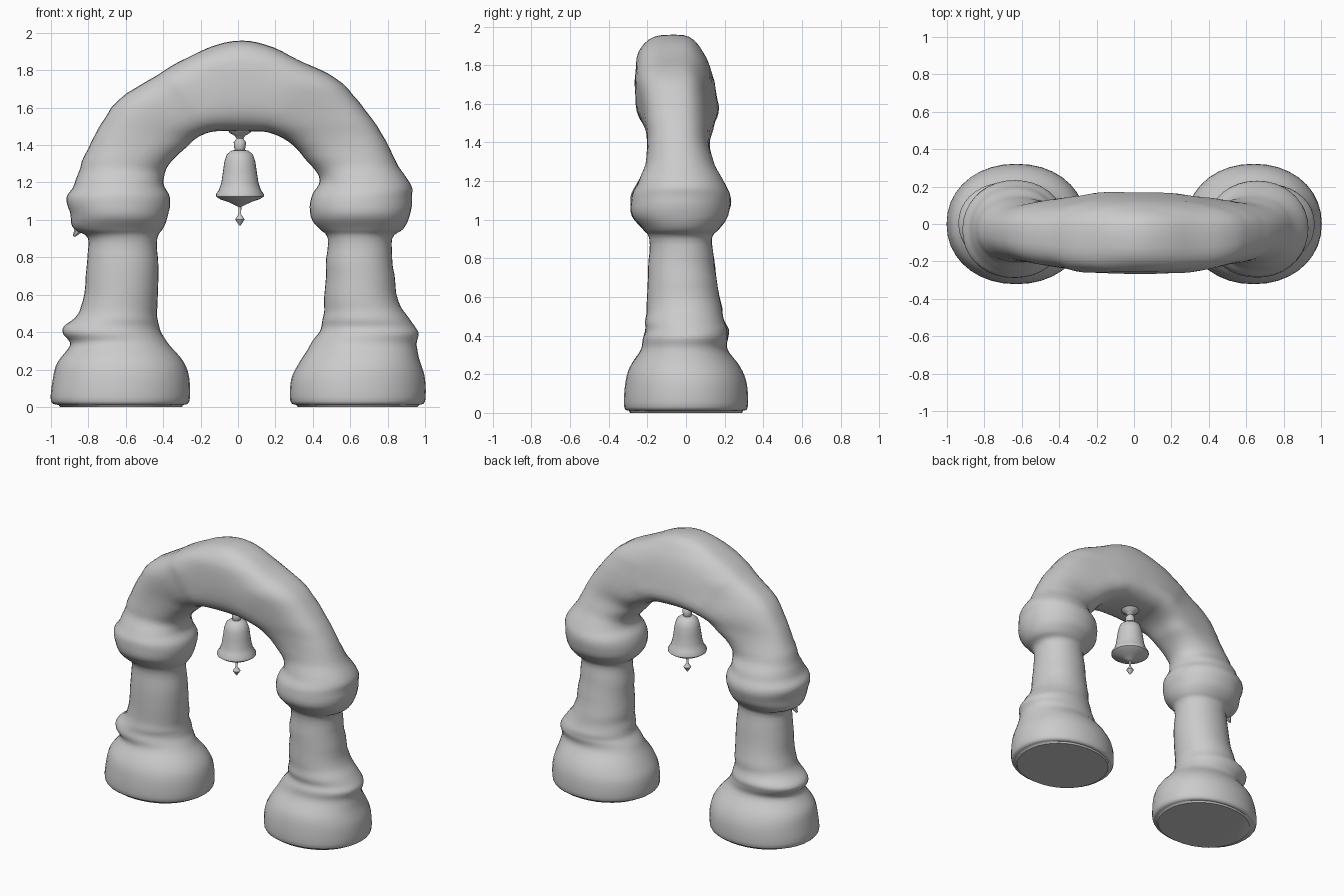
import bpy, bmesh, math
from mathutils import Vector, noise

if "Cube" in bpy.data.objects:
    bpy.data.objects.remove(bpy.data.objects["Cube"])

SIDES = 36
SUB = 4

# Pillar stations: z, left outer, left inner, right outer, right inner, front y, back y
PILLAR = [
    (0.01, .95, .30, .96, .32, -.29, .29),
    (0.03, 1.0, .26, 1.0, .28, -.32, .32),
    (0.15, .99, .26, 1.0, .285, -.315, .315),
    (0.24, .965, .29, .975, .33, -.29, .28),
    (0.33, .90, .365, .95, .385, -.23, .215),
    (0.39, .94, .41, .965, .43, -.22, .22),
    (0.43, .93, .425, .95, .445, -.21, .22),
    (0.48, .87, .43, .915, .455, -.21, .20),
    (0.57, .83, .43, .855, .46, -.20, .18),
    (0.75, .81, .43, .83, .47, -.195, .15),
    (0.90, .805, .43, .825, .475, -.19, .135),
    (0.95, .87, .41, .88, .44, -.22, .165),
    (1.02, .90, .37, .925, .39, -.28, .22),
    (1.12, .91, .365, .93, .385, -.28, .23),
    (1.19, .875, .40, .92, .43, -.25, .20),
]
# Arch stations: inner x, inner z, outer x, outer z, front y, back y
ARCH = [
    (-.39, 1.25, -.835, 1.31, -.21, .15),
    (-.34, 1.33, -.76, 1.46, -.20, .12),
    (-.28, 1.39, -.64, 1.64, -.215, .125),
    (-.21, 1.44, -.45, 1.76, -.24, .13),
    (-.14, 1.47, -.36, 1.82, -.26, .14),
    (-.07, 1.475, -.17, 1.92, -.265, .145),
    (.01, 1.475, .02, 1.955, -.265, .145),
    (.09, 1.475, .19, 1.92, -.265, .145),
    (.16, 1.47, .36, 1.84, -.26, .14),
    (.23, 1.44, .52, 1.76, -.24, .13),
    (.30, 1.39, .65, 1.63, -.215, .125),
    (.36, 1.33, .77, 1.46, -.20, .12),
    (.42, 1.25, .84, 1.32, -.21, .15),
]


def catmull(a, b, c, d, t):
    return [0.5 * (2*q + (r-p)*t + (2*p-5*q+4*r-s)*t*t + (3*q-p-3*r+s)*t**3)
            for p, q, r, s in zip(a, b, c, d)]


def finish(bm, name, angle):
    bmesh.ops.recalc_face_normals(bm, faces=bm.faces)
    me = bpy.data.meshes.new(name)
    bm.to_mesh(me)
    bm.free()
    ob = bpy.data.objects.new(name, me)
    bpy.context.collection.objects.link(ob)
    bpy.ops.object.select_all(action='DESELECT')
    ob.select_set(True)
    bpy.context.view_layer.objects.active = ob
    bpy.ops.object.shade_smooth_by_angle(angle=math.radians(angle))
    return ob


def skin(bm, rings):
    n = len(rings[0])
    for a, b in zip(rings, rings[1:]):
        for i in range(n):
            j = (i + 1) % n
            bm.faces.new((a[i], a[j], b[j], b[i]))
    bm.faces.new(rings[0])
    bm.faces.new(rings[-1])


def section(bm, st):
    """Rounded cross-section from the inner edge to the outer edge of the arch."""
    xi, zi, xo, zo, y0, y1 = st
    top = min(1, max(0, (zo - 1.3) / 0.5))
    power = 2 / (2.1 + 1.0 * top)
    mid = Vector(((xi + xo) / 2, (y0 + y1) / 2, (zi + zo) / 2))
    ring = []
    for k in range(SIDES):
        a = 2 * math.pi * k / SIDES
        u = math.copysign(abs(math.cos(a)) ** power, math.cos(a))
        v = math.copysign(abs(math.sin(a)) ** power, math.sin(a))
        off = Vector(((xo - xi) / 2 * u, (y1 - y0) / 2 * v, (zo - zi) / 2 * u))
        if v > 0:
            off.y -= 0.06 * u * top * v
        p = mid + off
        # weathered horizontal layers
        amp = 0.045 * min(1, max(0, (p.z - 0.2) / 0.2))
        off *= 1 + amp * noise.noise(Vector((p.x * 1.5, p.y * 2, p.z * 13)))
        ring.append(bm.verts.new(mid + off))
    return ring


# Stone pillars and arch as one sweep, left foot to right foot
stations = [(-li, z, -lo, z, a, b) for z, lo, li, ro, ri, a, b in PILLAR]
stations += ARCH
stations += [(ri, z, ro, z, a, b) for z, lo, li, ro, ri, a, b in reversed(PILLAR)]
bm = bmesh.new()
rings = []
last = len(stations) - 1
for i in range(last):
    pts = [stations[min(last, max(0, i + d))] for d in (-1, 0, 1, 2)]
    for s in range(SUB):
        st = catmull(*pts, s / SUB)
        st[1], st[3] = max(0, st[1]), max(0, st[3])
        rings.append(section(bm, st))
rings.append(section(bm, stations[-1]))
# feet rest on the ground
for ring in (rings[0], rings[-1]):
    for v in ring:
        v.co.z = 0.0
skin(bm, rings)
finish(bm, "stone_arch", 50)


def lathe(name, profile, centre, sides=28):
    bm = bmesh.new()
    rings = [[bm.verts.new((centre[0] + r * math.cos(2 * math.pi * k / sides),
                            centre[1] + r * math.sin(2 * math.pi * k / sides), z))
              for k in range(sides)] for r, z in profile]
    skin(bm, rings)
    return finish(bm, name, 45)


# Bell hanging under the crown
BELL = (0.01, -0.03)
lathe("bell_mount", [(.07, 1.49), (.055, 1.465), (.028, 1.45), (.018, 1.435),
                     (.033, 1.415), (.03, 1.385), (.022, 1.36)], BELL, 16)
lathe("bell", [(.02, 1.375), (.045, 1.37), (.07, 1.35), (.083, 1.31), (.09, 1.26),
               (.099, 1.20), (.112, 1.16), (.128, 1.138), (.128, 1.125),
               (.105, 1.11), (.06, 1.095), (.025, 1.078), (.008, 1.07)], BELL)
lathe("bell_clapper", [(.008, 1.09), (.007, 1.03), (.014, 1.02), (.025, 1.003),
                       (.014, .985), (.004, .97)], BELL, 12)

# Small chipped spur below the left collar
bpy.ops.mesh.primitive_cone_add(vertices=7, radius1=0.04, radius2=0.006, depth=0.08,
                                location=(-0.855, -0.02, 0.945),
                                rotation=(0, math.radians(-145), 0))
bpy.context.object.name = "stone_spur"
